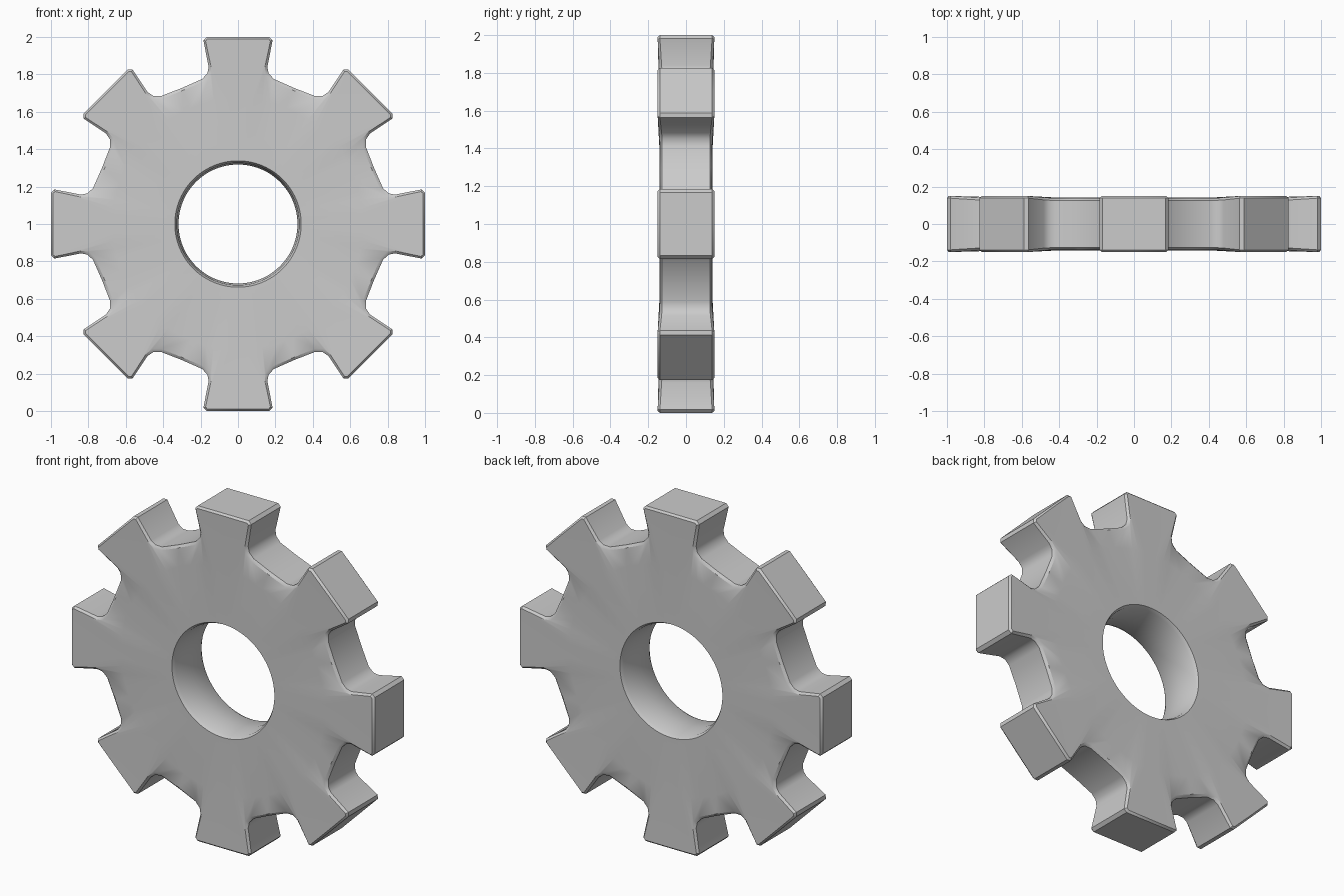
import bpy, bmesh
from math import sin, cos, pi
from mathutils import Vector

if "Cube" in bpy.data.objects:
    bpy.data.objects.remove(bpy.data.objects["Cube"])

TEETH = 8
# Half tooth outline (sideways, outward), from tip centre to valley centre
half = [(0, 1.0), (.168, 1.0), (.185, .982), (.157, .84), (.164, .805), (.192, .775), (.301, .727)]
# Half thickness at each outline point: teeth flare toward the tip
half_y = [.15, .15, .15, .141, .139, .138, .138]
bevel = [.01, .012, .012, .013, .018, .016, .014]

tooth = [(x, r, y, b) for (x, r), y, b in zip(half, half_y, bevel)]
tooth += [(-x, r, y, b) for x, r, y, b in reversed(tooth[1:-1])]
M = len(half) - 1
outline = []
for i in range(TEETH):
    for j, (x, r, y, b) in enumerate(tooth):
        # second half of the list belongs to the next tooth
        a = (i + (1 if j > M else 0)) * 2 * pi / TEETH
        outline.append((Vector((x * cos(a) + r * sin(a), r * cos(a) - x * sin(a))), y, b))
N = len(outline)


def inset(i):
    """Outline point moved inward along its averaged normal."""
    p, _, b = outline[i]
    d1 = (p - outline[i - 1][0]).normalized()
    d2 = (outline[(i + 1) % N][0] - p).normalized()
    n = Vector((d1.y + d2.y, -d1.x - d2.x)).normalized()
    return p + n * b


def section(i):
    """Closed cross-section loop: bore, face, rim, face."""
    a = 2 * pi * i / N
    c = Vector((sin(a), cos(a)))
    p, y, b = outline[i]
    front = [(c * .327, -.12), (c * .338, -.14), (c * .67, -.141),
             (inset(i), -y), (p, -(y - .012))]
    back = [(q, -t) for q, t in reversed(front)]
    return [(c * .318, 0)] + front + back


# Gear body: sections joined around the axle
bm = bmesh.new()
cols = [[bm.verts.new((q.x, t, q.y + 1)) for q, t in section(i)] for i in range(N)]
K = len(cols[0])
for i in range(N):
    A, B = cols[i], cols[(i + 1) % N]
    for k in range(K):
        bm.faces.new((A[k], A[(k + 1) % K], B[(k + 1) % K], B[k]))
bmesh.ops.recalc_face_normals(bm, faces=bm.faces)
mesh = bpy.data.meshes.new("gear")
bm.to_mesh(mesh)
bm.free()
gear = bpy.data.objects.new("gear", mesh)
bpy.context.collection.objects.link(gear)

bpy.context.view_layer.objects.active = gear
gear.select_set(True)
bpy.ops.object.shade_smooth_by_angle(angle=pi / 5)
